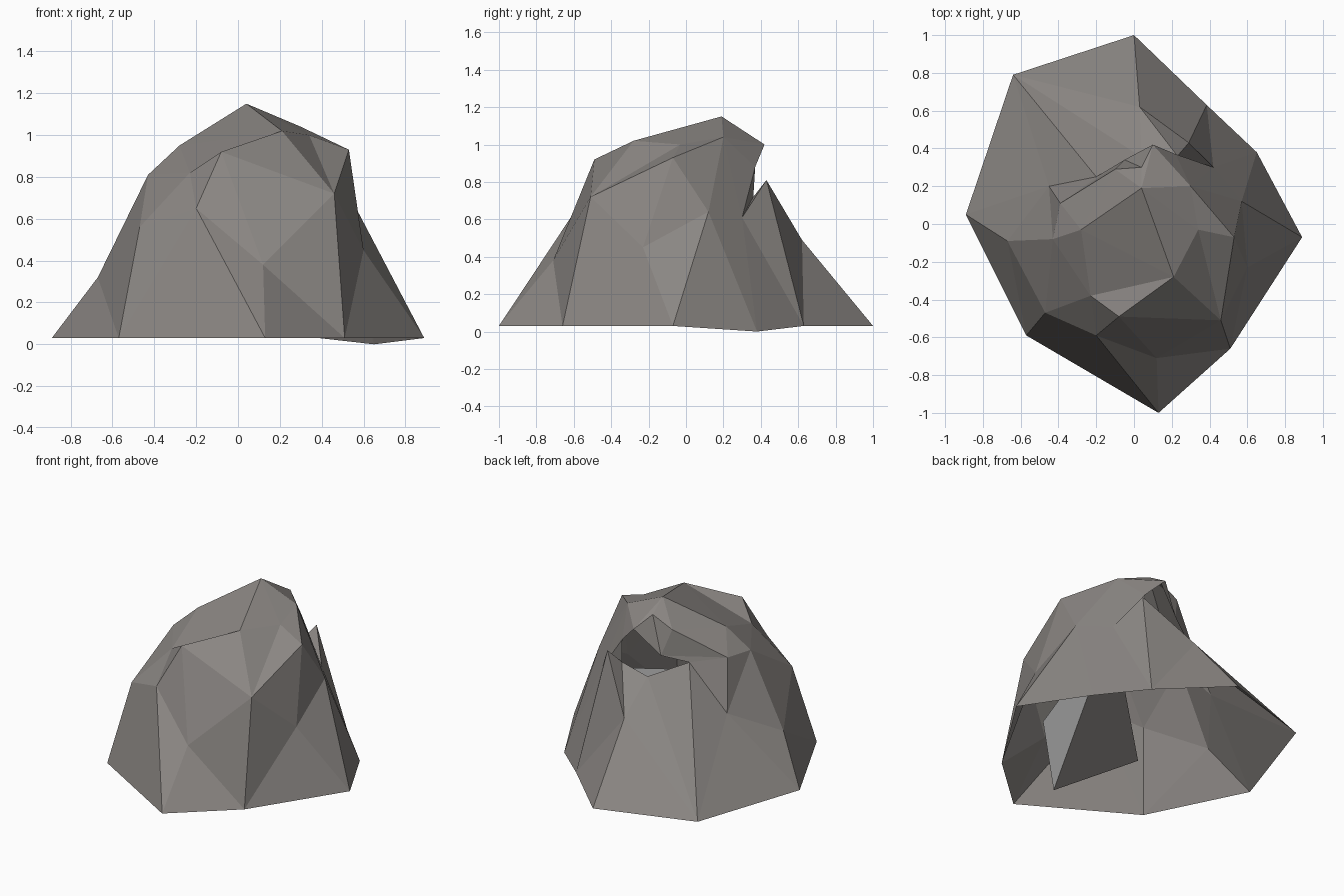
import bpy, bmesh

if "Cube" in bpy.data.objects:
    bpy.data.objects.remove(bpy.data.objects["Cube"])


def material(name, rgb):
    m = bpy.data.materials.new(name)
    m.diffuse_color = (*rgb, 1)
    m.use_nodes = True
    m.node_tree.nodes["Principled BSDF"].inputs["Base Color"].default_value = m.diffuse_color
    return m


stone = material("warm grey stone", (0.255, 0.238, 0.225))
pale = material("pale inner stone", (0.5, 0.5, 0.5))
bm = bmesh.new()


def row(*pts):
    return [bm.verts.new(p) for p in pts]


def tri(a, b, c, mat=0):
    if len({a, b, c}) == 3:
        bm.faces.new((a, b, c)).material_index = mat


def fan(centre, ring):
    for a, b in zip(ring, ring[1:]):
        tri(centre, a, b)


def stitch(low, high):
    """Zip two rows together, always taking the shorter diagonal."""
    i = j = 0
    while i < len(low) - 1 or j < len(high) - 1:
        up = (high[j + 1].co - low[i].co).length if j < len(high) - 1 else 9
        down = (low[i + 1].co - high[j].co).length if i < len(low) - 1 else 9
        if up < down:
            tri(low[i], high[j], high[j + 1])
            j += 1
        else:
            tri(low[i], low[i + 1], high[j])
            i += 1


# ground outline, anticlockwise from the left
plan = [(-.89, .05), (-.57, -.59), (.13, -1), (.51, -.66), (.89, -.07),
        (.65, .38), (.385, .63), (0, 1), (-.64, .79)]
base = row(*[(x, y, .03) for x, y in plan])
base[5].co.z = 0

# middle ring; from the notch onward it is the rim of the back wall
mid = row((-.67, -.09, .32), (-.47, -.47, .56), (-.20, -.59, .65),
          (.12, -.71, .38), (.46, -.51, .72), (.60, -.23, .45),
          (.57, .12, .64))
notch, spike, shoulder, sill, rim, crease = row(
    (.42, .30, .61), (.29, .43, .81), (.03, .62, .49),
    (.04, .355, .67), (-.20, .25, .79), (-.45, .20, .49))

# shoulders and crown
left, left_front, front = row((-.43, -.08, .81), (-.23, -.38, .82), (-.08, -.49, .92))
crown_front, crown_right, right, right_back = row(
    (.21, -.28, 1.02), (.34, -.03, 1.0), (.53, -.07, .93), (.30, .20, 1.04))
peak, = row((.04, .19, 1.15))

# overhanging lip and crevice
lip_left, lip_a, lip_b, lip_tip, lip_under = row(
    (-.28, -.03, .95), (-.10, .29, 1.0), (.04, .30, 1.07), (.10, .42, 1.0), (.22, .37, .88))
fold, fold_end, inner = row((-.39, .11, .82), (-.05, .34, .83), (.23, .36, .72))

# outer walls: front left, then round the right and back to the start
stitch(base[:3], mid[:3])
stitch(base[2:] + base[:1],
       mid[2:] + [notch, spike, shoulder, sill, rim, crease] + mid[:1])
stitch([crease] + mid + [notch],
       [fold, left, left_front, front, crown_front, crown_right, right, right_back, lip_under])

# cap
fan(peak, [lip_left, crown_front, crown_right, right_back, lip_tip, lip_b, lip_a, lip_left])
fan(crown_front, [lip_left, left_front, front])
fan(lip_left, [fold, left, left_front])
tri(right_back, crown_right, right)
tri(right_back, lip_tip, lip_under)

# crevice walls and inside of the spike
fan(fold, [crease, rim, fold_end, lip_a, lip_left])
fan(fold_end, [lip_a, lip_b, lip_tip])
fan(inner, [lip_under, notch, spike, shoulder, sill])

bmesh.ops.recalc_face_normals(bm, faces=bm.faces[:])

# slabs hanging inside, from the notch down to a point on the ground
tip, foot, wing_left, wing_right = row(
    (.42, .30, .61), (.05, -.71, .03), (-.36, -.39, .25), (.32, -.49, .32))
tri(tip, foot, wing_left)
tri(tip, wing_right, foot, 1)

mesh = bpy.data.meshes.new("rock")
bm.to_mesh(mesh)
bm.free()
mesh.materials.append(stone)
mesh.materials.append(pale)
rock = bpy.data.objects.new("rock", mesh)
bpy.context.collection.objects.link(rock)
